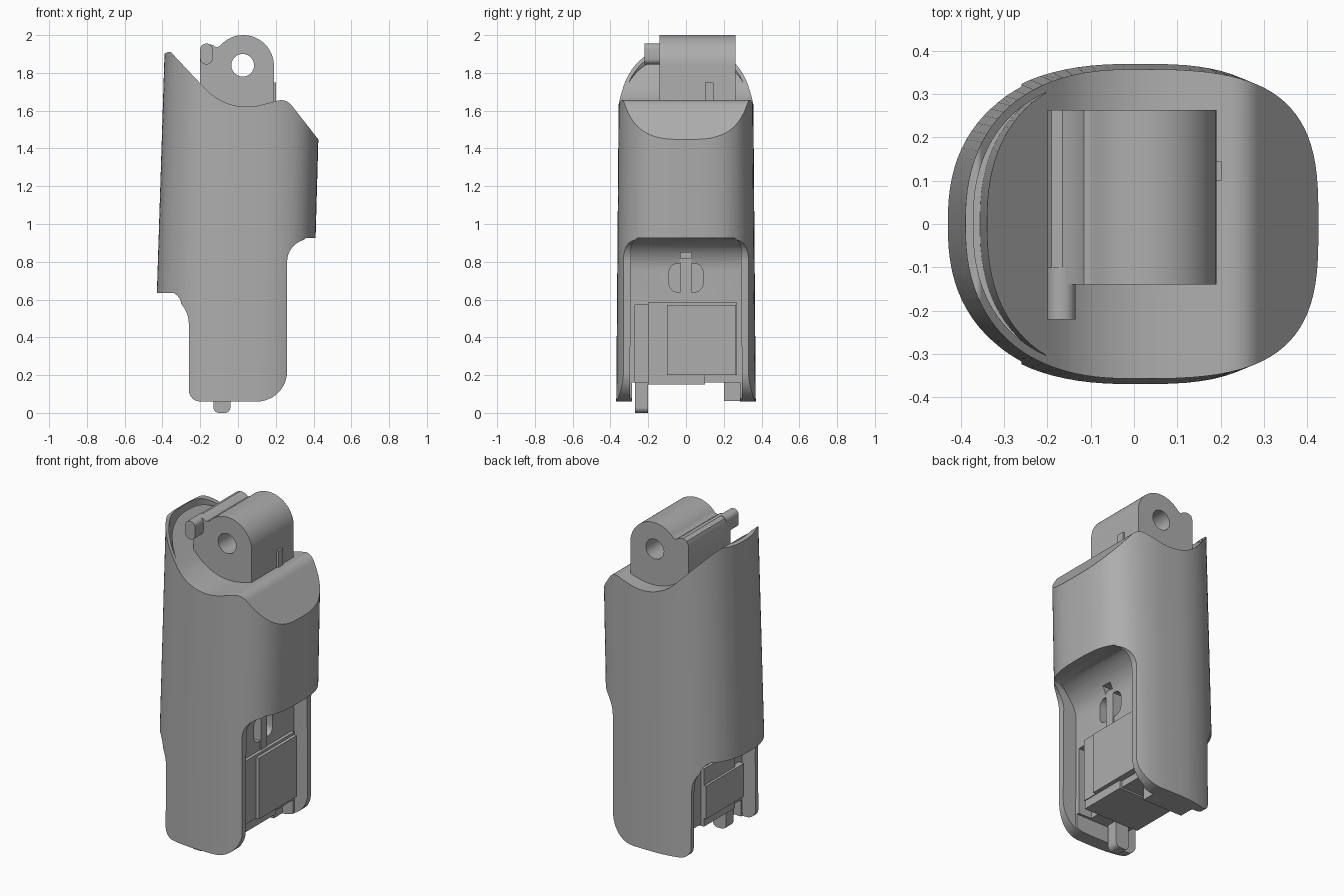
import bpy, bmesh
from math import sin, cos, pi, tan, radians
from mathutils import Vector

cube = bpy.data.objects.get("Cube")
if cube:
    bpy.data.objects.remove(cube, do_unlink=True)

grey = bpy.data.materials.new("plain grey")
grey.use_nodes = True
COLOUR = (0.42, 0.42, 0.42, 1)
grey.diffuse_color = COLOUR
for node in grey.node_tree.nodes:
    if node.type == 'BSDF_PRINCIPLED':
        node.inputs["Base Color"].default_value = COLOUR
        node.inputs["Roughness"].default_value = 0.6


def loft(name, lower, upper):
    """Closed solid between two matching rings of points."""
    bm = bmesh.new()
    a = [bm.verts.new(p) for p in lower]
    b = [bm.verts.new(p) for p in upper]
    n = len(a)
    for i in range(n):
        j = (i + 1) % n
        bm.faces.new((a[i], a[j], b[j], b[i]))
    bm.faces.new(a[::-1])
    bm.faces.new(b)
    bmesh.ops.recalc_face_normals(bm, faces=bm.faces)
    mesh = bpy.data.meshes.new(name)
    bm.to_mesh(mesh)
    bm.free()
    mesh.materials.append(grey)
    obj = bpy.data.objects.new(name, mesh)
    bpy.context.collection.objects.link(obj)
    return obj


def prism(name, pts, axis, lo, hi):
    """Extrude a 2D outline along x or y."""
    def place(p, d):
        return (d, p[0], p[1]) if axis == 'x' else (p[0], d, p[1])
    return loft(name, [place(p, lo) for p in pts], [place(p, hi) for p in pts])


def fillet(corners, steps=10):
    """Round the corners of a polygon given as (u, v, radius)."""
    out = []
    for i, (u, v, r) in enumerate(corners):
        p = Vector((u, v))
        if r == 0:
            out.append((u, v))
            continue
        nxt = corners[(i + 1) % len(corners)]
        d0 = (Vector(corners[i - 1][:2]) - p).normalized()
        d1 = (Vector(nxt[:2]) - p).normalized()
        half = d0.angle(d1) / 2
        t = r / tan(half)
        centre = p + (d0 + d1).normalized() * (r / sin(half))
        s, e = p + d0 * t - centre, p + d1 * t - centre
        sweep = s.angle(e)
        for k in range(steps + 1):
            f = k / steps
            q = (s * sin((1 - f) * sweep) + e * sin(f * sweep)) / sin(sweep)
            out.append(tuple(centre + q))
    return out


def rect(u0, u1, v0, v1, r=0):
    return fillet([(u0, v0, r), (u1, v0, r), (u1, v1, r), (u0, v1, r)], 6)


def combine(obj, tool, op='DIFFERENCE'):
    mod = obj.modifiers.new("cut", 'BOOLEAN')
    mod.operation, mod.solver, mod.object = op, 'EXACT', tool
    bpy.context.view_layer.objects.active = obj
    bpy.ops.object.modifier_apply(modifier=mod.name)
    bpy.data.objects.remove(tool, do_unlink=True)
    return obj


def plan(z, left=0.0, right=0.0, side=0.0, count=96):
    """Oval cross-section at height z, inset on each side."""
    pts = []
    for i in range(count):
        a = 2 * pi * (i + 0.5) / count
        c, s = cos(a), sin(a)
        power = 3.1 if c > 0 else 2.4
        ext = (0.385 + 0.028 * z - right) if c > 0 else (0.45 - 0.032 * z - left)
        half = 0.37 - 0.008 * z - side
        pts.append((ext * abs(c) ** (2 / power) * (1 if c > 0 else -1),
                    half * abs(s) ** (2 / power) * (1 if s > 0 else -1), z))
    return pts


# Main housing: leaning oval column trimmed to the side profile
body = loft("housing", plan(-0.05), plan(2.05))
side_profile = fillet([
    (-0.6, 0.63, 0), (-0.26, 0.63, 0.16), (-0.26, 0.06, 0.06), (0.26, 0.06, 0.16),
    (0.26, 0.92, 0.12), (0.6, 0.92, 0), (0.6, 1.225, 0), (0.255, 1.665, 0.07),
    (-0.05, 1.585, 0.3), (-0.36, 1.915, 0.015), (-0.6, 1.80, 0)])
combine(body, prism("profile_tool", side_profile, 'y', -1, 1), 'INTERSECT')

# Crescent gap between the tall outer lip and the inner rim
gap = loft("gap_tool", plan(1.4, 0.018, 0.03, 0.018), plan(2.1, 0.018, 0.03, 0.018))
combine(gap, loft("gap_core", plan(1.3, 0.05, 0, 0.008), plan(2.2, 0.05, 0, 0.008)))
combine(body, gap)

# Open recesses at both ends of the lower housing
for sign, top, face in ((1, 0.925, 0.17), (-1, 0.635, 0.17)):
    outline = fillet([(sign * face, -0.1, 0), (sign * 0.7, -0.1, 0),
                      (sign * 0.7, top, 0), (sign * face, top, 0.17)])
    recess = prism("recess_tool", outline, 'y', -0.6, 0.6)
    arch = fillet([(-0.3, -0.2, 0), (0.3, -0.2, 0),
                   (0.29, top + 0.01, 0.07), (-0.29, top + 0.01, 0.07)])
    combine(recess, prism("arch_tool", arch, 'x', -1, 1), 'INTERSECT')
    combine(body, recess)

# Open underside, side slots and keyhole pocket
combine(body, prism("underside_tool", rect(-0.285, 0.285, -0.2, 0.16), 'x', -1, 1))
combine(body, prism("slot_tool", rect(-0.27, -0.2, 0.1, 0.57), 'x', 0.08, 0.5))
combine(body, prism("slot_tool", rect(0.2, 0.27, 0.1, 0.4), 'x', -0.5, -0.08))
combine(body, prism("pocket_tool", rect(-0.09, 0.09, 0.64, 0.79, 0.045), 'x', 0.09, 0.5))
combine(body, prism("keyhole_tool", rect(-0.03, 0.03, 0.6, 0.85), 'x', 0.12, 0.5))

# Hinge head with a rounded top and a cross hole
arc = [(0.028 + 0.162 * cos(radians(a)), 1.838 + 0.162 * sin(radians(a)))
       for a in range(0, 141, 5)]
head_profile = [(-0.2, 1.5), (0.19, 1.5)] + arc + [
    (-0.115, 1.935), (-0.135, 1.948), (-0.165, 1.955), (-0.19, 1.945), (-0.2, 1.92)]
head = prism("hinge_head", head_profile, 'y', -0.14, 0.263)
hole = [(0.025 + 0.06 * cos(i * pi / 20), 1.84 + 0.06 * sin(i * pi / 20)) for i in range(40)]
combine(head, prism("hole_tool", hole, 'y', -0.5, 0.5))

# Small parts: name, outline, extrusion axis, start, end
parts = [
    ("hinge_lug", rect(-0.2, -0.135, 1.845, 1.955, 0.03), 'y', -0.22, -0.1),
    ("hinge_side_tab", rect(0.1, 0.145, 1.6, 1.75), 'x', 0.15, 0.202),
    ("inner_block", rect(-0.2, 0.1, 0.15, 0.5), 'x', -0.19, 0.185),
    ("right_back_plate", rect(-0.2, 0.27, 0.2, 0.585), 'x', 0.0, 0.19),
    ("right_panel", rect(-0.1, 0.265, 0.2, 0.57), 'x', 0.0, 0.21),
    ("left_panel", rect(-0.265, 0.1, 0.2, 0.4), 'x', -0.205, 0.0),
    ("keyhole_stem", rect(-0.03, 0.03, 0.55, 0.82), 'x', 0.05, 0.175),
    ("bottom_rib", rect(0.2, 0.295, 0.062, 0.2), 'x', -0.17, 0.1),
    ("bottom_tab", fillet([(-0.13, 0, 0.03), (-0.04, 0, 0.03),
                           (-0.04, 0.24, 0), (-0.13, 0.24, 0)]), 'y', -0.27, -0.2),
]
objects = [body, head] + [prism(*p) for p in parts]

# Smooth shading with sharp edges kept
bpy.ops.object.select_all(action='DESELECT')
for obj in objects:
    obj.select_set(True)
bpy.context.view_layer.objects.active = body
bpy.ops.object.shade_smooth_by_angle(angle=radians(32))
